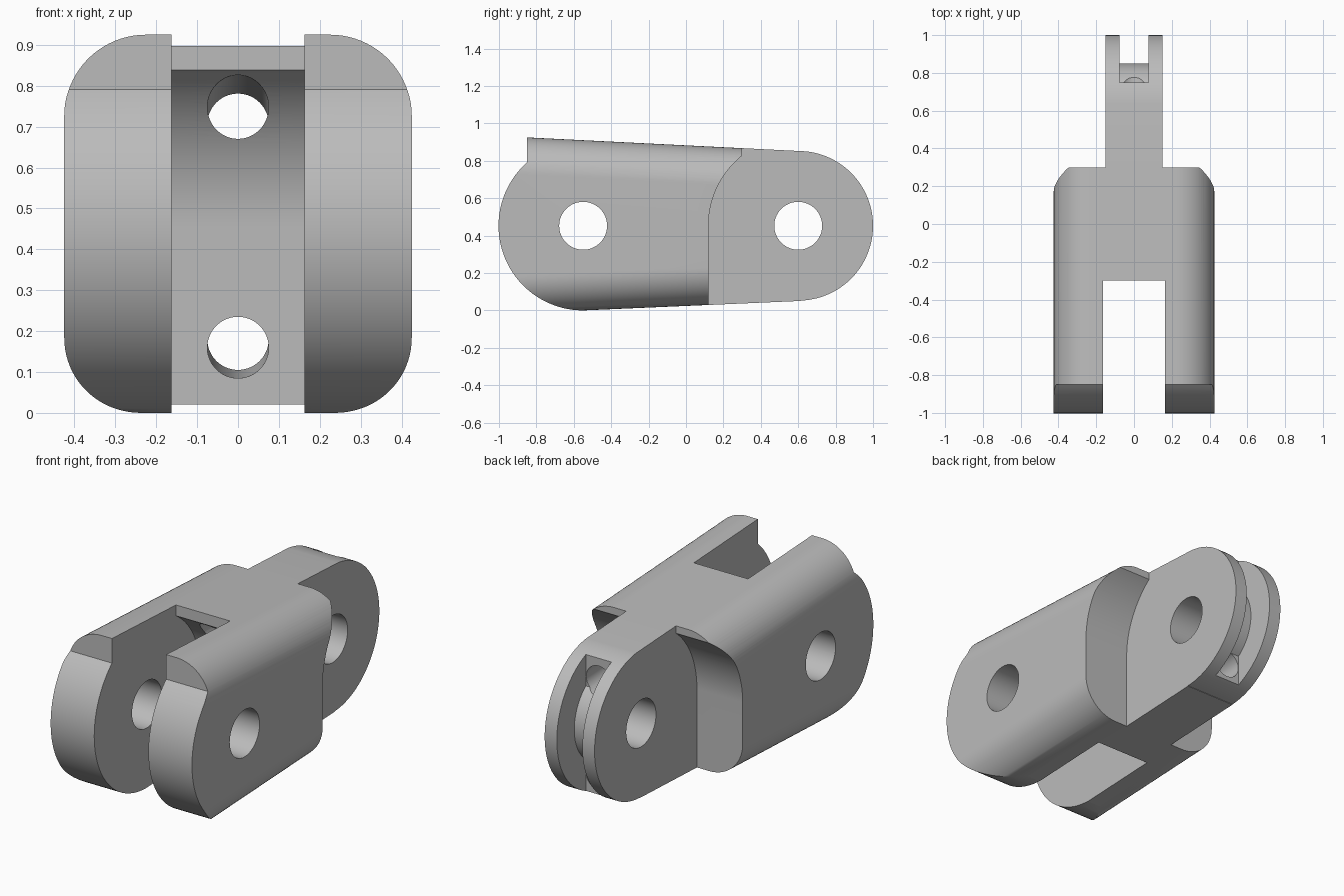
import bpy, bmesh, math
from mathutils import Vector

cube = bpy.data.objects.get("Cube")
if cube:
    bpy.data.objects.remove(cube, do_unlink=True)

CZ = 0.4525                      # height of both pin axes
FRONT_PIN, REAR_PIN = -0.55, 0.6
FRONT_R, REAR_R = 0.4525, 0.4
LOW, HIGH, FAR = -0.3, 1.3, 1.3  # limits beyond the part, for cutters


def arc(cx, cy, r, start, end, n=32):
    angles = [math.radians(start + (end - start) * i / n) for i in range(n + 1)]
    return [(cx + r * math.cos(a), cy + r * math.sin(a)) for a in angles]


def loft(name, ring_a, ring_b):
    """Solid between two matching closed rings of points."""
    bm = bmesh.new()
    a = [bm.verts.new(p) for p in ring_a]
    b = [bm.verts.new(p) for p in ring_b]
    bm.faces.new(a)
    bm.faces.new(b)
    for i in range(len(a)):
        j = (i + 1) % len(a)
        bm.faces.new((a[i], a[j], b[j], b[i]))
    bmesh.ops.recalc_face_normals(bm, faces=bm.faces)
    mesh = bpy.data.meshes.new(name)
    bm.to_mesh(mesh)
    bm.free()
    obj = bpy.data.objects.new(name, mesh)
    bpy.context.collection.objects.link(obj)
    return obj


def prism(name, outline, x0, x1):
    """Side outline (y, z) extruded across x."""
    return loft(name, [(x0, y, z) for y, z in outline], [(x1, y, z) for y, z in outline])


def tunnel(name, start, end, r):
    """Round cutter from one point to another."""
    start, end = Vector(start), Vector(end)
    axis = (end - start).normalized()
    u = axis.cross(Vector((0, 0, 1))).normalized()
    v = axis.cross(u)
    ring = [u * a + v * b for a, b in arc(0, 0, r, 0, 360, 64)[:-1]]
    return loft(name, [start + p for p in ring], [end + p for p in ring])


def combine(target, tool, operation="DIFFERENCE"):
    mod = target.modifiers.new("cut", "BOOLEAN")
    mod.operation, mod.object, mod.solver = operation, tool, "EXACT"
    bpy.context.view_layer.objects.active = target
    bpy.ops.object.modifier_apply(modifier=mod.name)
    bpy.data.objects.remove(tool, do_unlink=True)


# Tapered bar with rounded long edges
def section(y, r=0.2, half=0.425):
    bottom = 0.0435 * (y - FRONT_PIN)
    top = 0.8525 - 0.05 * (y - REAR_PIN)
    pts = []
    for k, (sx, cz) in enumerate([(1, top - r), (-1, top - r), (-1, bottom + r), (1, bottom + r)]):
        pts += arc(sx * (half - r), cz, r, 90 * k, 90 * k + 90, 20)
    return [(x, y, z) for x, z in pts]


link = loft("hinge_link", section(-1.1), section(1.1))

# Rounded front and rear ends, with the small stop at the front top
stop_y = -0.85
stop_angle = math.degrees(math.acos((stop_y - FRONT_PIN) / FRONT_R))
ends = [(stop_y, HIGH)]
ends += arc(FRONT_PIN, CZ, FRONT_R, stop_angle, 268, 48)
ends += [(FRONT_PIN, LOW), (REAR_PIN, LOW)]
ends += arc(REAR_PIN, CZ, REAR_R, -88, 88, 56)
ends += [(REAR_PIN, HIGH)]
combine(link, prism("end_shape", ends, -1, 1), "INTERSECT")


# Clearance: straight below the pin axis, concave above, vertical at the top
def clearance(pin, r, wall, side):
    a = math.degrees(math.acos(abs(pin - wall) / r))
    curve = [(pin - side * y, CZ + z) for y, z in arc(0, 0, r, 0, a)]
    return ([(pin - side * r, LOW)] + curve +
            [(wall, HIGH), (side * FAR, HIGH), (side * FAR, LOW)])


combine(link, prism("fork_gap", clearance(FRONT_PIN, 0.46, -0.3, -1), -0.163, 0.163))
for s in (-1, 1):
    combine(link, prism("shoulder_cut", clearance(REAR_PIN, 0.48, 0.3, 1), s * 0.15, s * 0.7))

# Narrow groove in the tongue, leaving a round boss about the pin
groove_y, boss_r = 0.75, 0.25
b = math.degrees(math.acos((groove_y - REAR_PIN) / boss_r))
groove = [(groove_y, LOW)] + arc(REAR_PIN, CZ, boss_r, -b, b)
groove += [(groove_y, HIGH), (FAR, HIGH), (FAR, LOW)]
combine(link, prism("tongue_groove", groove, -0.077, 0.077))

# Pin holes and the two lengthwise cord tunnels
for y in (FRONT_PIN, REAR_PIN):
    combine(link, tunnel("pin_hole", (-1, y, CZ), (1, y, CZ), 0.128))
combine(link, tunnel("upper_cord_tunnel", (0, -0.5, 0.761), (0, 0.95, 0.697), 0.075))
combine(link, tunnel("lower_cord_tunnel", (0, -0.5, 0.15), (0, 0.95, 0.185), 0.075))

# Single grey material
grey = bpy.data.materials.new("plain_grey")
grey.use_nodes = True
colour = (0.5, 0.5, 0.5, 1)
grey.diffuse_color = colour
grey.node_tree.nodes["Principled BSDF"].inputs["Base Color"].default_value = colour
link.data.materials.clear()
link.data.materials.append(grey)

# Smooth curved walls, keep the machined edges sharp
bpy.ops.object.select_all(action="DESELECT")
link.select_set(True)
bpy.context.view_layer.objects.active = link
bpy.ops.object.shade_smooth_by_angle(angle=math.radians(25))
